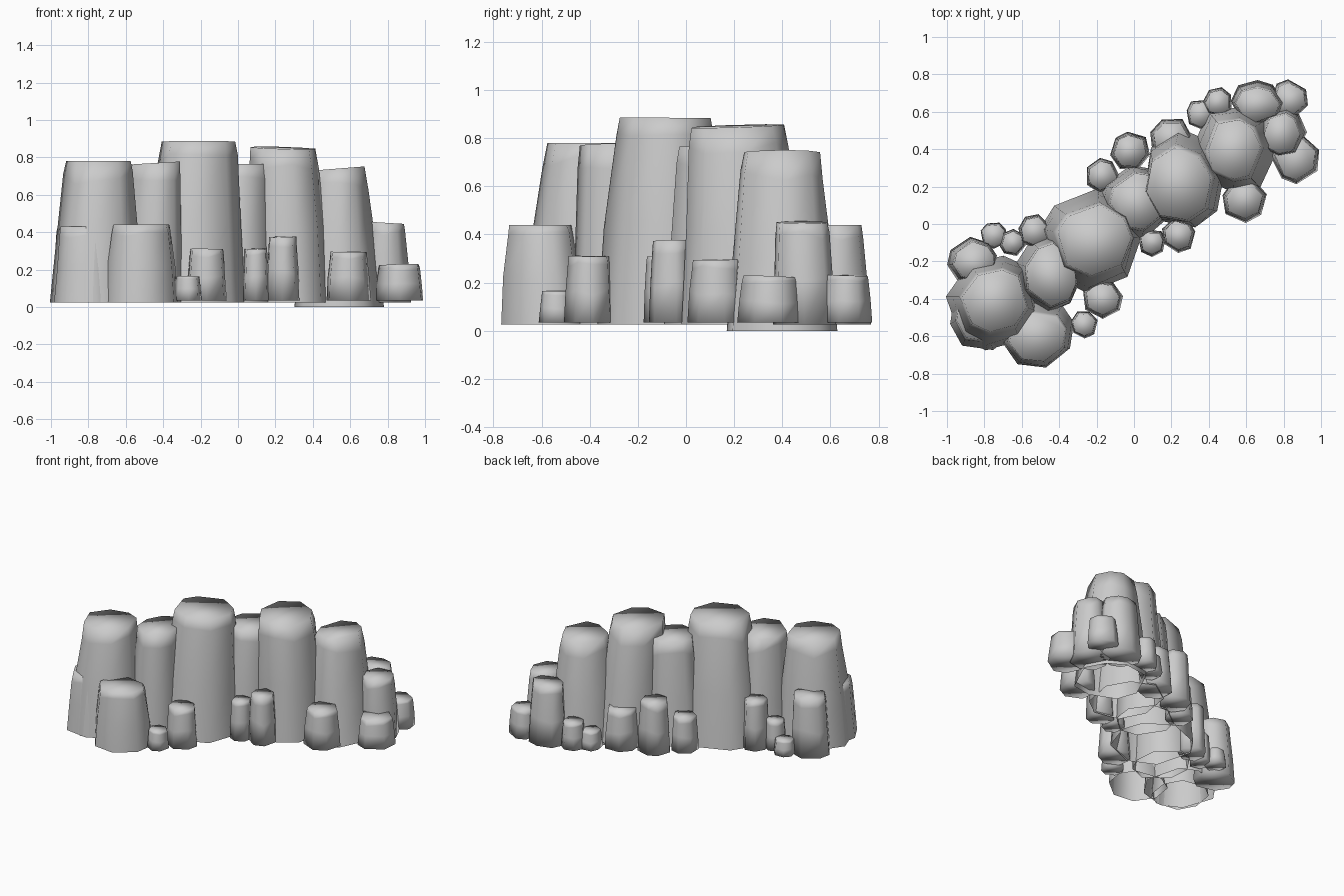
import bpy, bmesh, math, random

if "Cube" in bpy.data.objects:
    bpy.data.objects.remove(bpy.data.objects["Cube"])

random.seed(4)


def column(name, base, radii, top, top_radii, h, slope=(0, 0), z0=0.025, sides=8,
           closed=False):
    """Tapered, slightly irregular stone column with a flat sloping top."""
    bm = bmesh.new()
    turn = random.uniform(0, 2 * math.pi)
    spokes = [(turn + 2 * math.pi * (i + random.uniform(-.2, .2)) / sides,
               random.uniform(.99, 1.08)) for i in range(sides)]
    rings = []
    # t = height fraction, k = blend from base to top outline
    for t, k in ((0, 0), (.45, .36), (.88, .82), (1, 1.03)):
        ring = []
        wob = 0 if t in (0, 1) else .025
        for a, f in spokes:
            g = f * (1 + random.uniform(-wob, wob))
            dx = (radii[0] + (top_radii[0] - radii[0]) * k) * g * math.cos(a)
            dy = (radii[1] + (top_radii[1] - radii[1]) * k) * g * math.sin(a)
            z = z0 + (h - z0) * t
            if t == 1:
                z += slope[0] * dx + slope[1] * dy
            elif t > 0:
                z += (h - z0) * random.uniform(-.05, .05)
            ring.append(bm.verts.new((base[0] + (top[0] - base[0]) * k + dx,
                                      base[1] + (top[1] - base[1]) * k + dy, z)))
        rings.append(ring)
    for lo, hi in zip(rings, rings[1:]):
        for i in range(sides):
            j = (i + 1) % sides
            bm.faces.new((lo[i], lo[j], hi[j], hi[i]))
    bm.faces.new(rings[-1])
    if closed:
        bm.faces.new(rings[0][::-1])
    for f in bm.faces:
        f.smooth = True
    me = bpy.data.meshes.new(name)
    bm.to_mesh(me)
    bm.free()
    ob = bpy.data.objects.new(name, me)
    bpy.context.collection.objects.link(ob)
    return ob


# Main ridge, open below: base centre, base radii, top centre, top radii, height, top slope
ridge = [
    ((-.75, -.42), (.24, .25), (-.74, -.41), (.17, .165), .78, (0, 0)),
    ((-.46, -.26), (.17, .20), (-.44, -.27), (.135, .16), .77, (.06, .0)),
    ((-.23, -.08), (.26, .27), (-.21, -.08), (.19, .185), .885, (0, -.01)),
    ((.00, .11), (.18, .20), (.02, .12), (.14, .15), .765, (0, 0)),
    ((.27, .24), (.21, .26), (.24, .21), (.17, .19), .85, (-.03, .03)),
    ((.54, .40), (.225, .23), (.535, .40), (.135, .16), .74, (.08, 0)),
]
for i, (b, r, t, tr, h, s) in enumerate(ridge):
    column(f"tall_column_{i}", b, r, t, tr, h, s, z0=0 if i == 5 else .025)

# Medium blocks at both ends of the ridge
column("front_block", (-.52, -.58), (.195, .18), (-.52, -.60), (.15, .13), .44)
column("corner_block", (-.81, -.49), (.18, .18), (-.81, -.48), (.145, .145), .43)
column("left_block", (-.86, -.20), (.13, .13), (-.85, -.20), (.105, .105), .44, closed=True)
column("right_block", (.79, .49), (.13, .13), (.79, .48), (.095, .105), .45, (-.06, 0), closed=True)
column("back_block", (.66, .65), (.135, .12), (.66, .64), (.11, .09), .44, closed=True)

# Small closed stones along the front foot: x, y, radius, height
front_stones = [
    (-.17, -.40, .105, .31), (-.265, -.535, .072, .165), (.095, -.10, .075, .31),
    (.24, -.06, .09, .375), (.59, .13, .12, .295), (.865, .35, .13, .225),
]
# Small closed stones along the back foot
back_stones = [
    (.83, .67, .10, .23), (.45, .65, .08, .22), (.36, .59, .08, .16),
    (.20, .45, .12, .31), (-.02, .39, .105, .40), (-.17, .26, .09, .28),
    (-.53, -.04, .09, .38), (-.65, -.10, .07, .24), (-.75, -.06, .07, .14),
]
for label, stones in (("front", front_stones), ("back", back_stones)):
    for i, (x, y, r, h) in enumerate(stones):
        column(f"{label}_stone_{i}", (x, y), (r, r), (x, y), (r * .82, r * .82), h,
               (random.uniform(-.04, .04), random.uniform(-.04, .04)),
               z0=.035, sides=7, closed=True)
